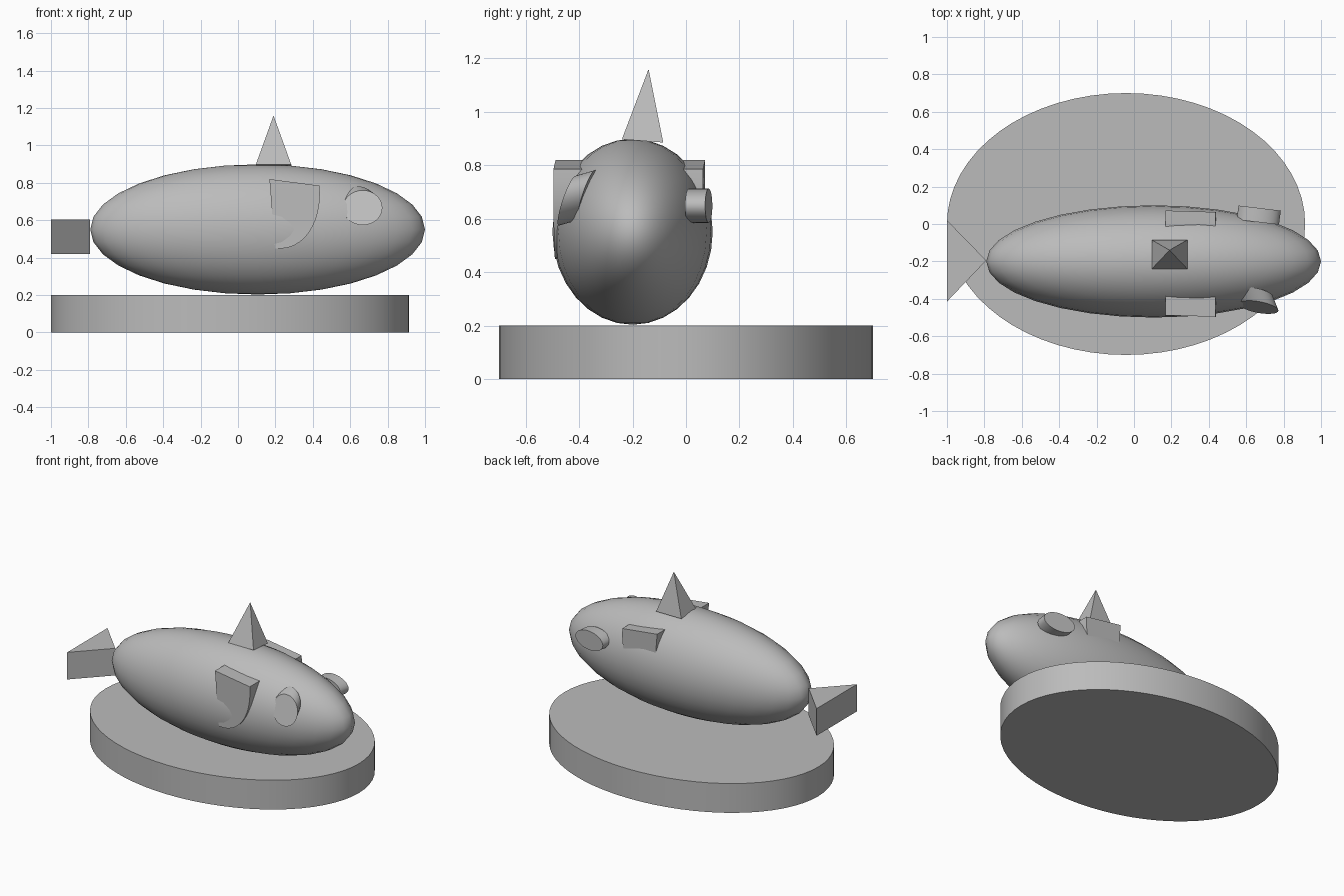
import bpy
import math
from mathutils import Vector

if "Cube" in bpy.data.objects:
    bpy.data.objects.remove(bpy.data.objects["Cube"])

grey = bpy.data.materials.new("neutral grey")
grey.diffuse_color = (0.5, 0.5, 0.5, 1)
grey.use_nodes = True
grey.node_tree.nodes["Principled BSDF"].inputs["Base Color"].default_value = grey.diffuse_color


def finish(obj, name, smooth=False):
    obj.name = name
    obj.data.materials.append(grey)
    if smooth:
        bpy.ops.object.select_all(action='DESELECT')
        obj.select_set(True)
        bpy.context.view_layer.objects.active = obj
        bpy.ops.object.shade_smooth_by_angle(angle=math.radians(35))
    return obj


def make_mesh(name, verts, faces, smooth=False):
    mesh = bpy.data.meshes.new(name)
    mesh.from_pydata([tuple(v) for v in verts], [], faces)
    obj = bpy.data.objects.new(name, mesh)
    bpy.context.collection.objects.link(obj)
    # consistent outward normals
    import bmesh
    bm = bmesh.new()
    bm.from_mesh(mesh)
    bmesh.ops.recalc_face_normals(bm, faces=bm.faces)
    bm.to_mesh(mesh)
    bm.free()
    return finish(obj, name, smooth)


def loft(name, ring_a, ring_b, smooth=False):
    """Closed solid between two rings with equal point counts."""
    n = len(ring_a)
    faces = [list(range(n)), list(range(n, 2 * n))]
    faces += [(i, (i + 1) % n, n + (i + 1) % n, n + i) for i in range(n)]
    return make_mesh(name, list(ring_a) + list(ring_b), faces, smooth)


def disc_eye(name, centre, rx, rz, slope_x, slope_z, inward):
    """Short oval cylinder whose face is tilted in x and z."""
    outer = []
    for i in range(32):
        a = math.tau * i / 32
        dx, dz = rx * math.cos(a), rz * math.sin(a)
        outer.append(Vector(centre) + Vector((dx, slope_x * dx + slope_z * dz, dz)))
    loft(name, outer, [p + Vector(inward) for p in outer], True)


def side_fin(name, y_out, y_in, skew):
    """Quarter-oval fin with a slightly sloping top edge."""
    profile = [(0.168, 0.82)]
    for i in range(13):
        a = math.pi / 2 * i / 12
        x = 0.168 + 0.268 * math.cos(a) + 0.03 * math.sin(a)
        z = 0.82 - 0.37 * math.sin(a) - 0.035 * math.cos(a)
        profile.append((x, z))
    rings = [[(x, y + skew * (x - 0.3), z) for x, z in profile]
             for y in (y_out, y_in)]
    loft(name, *rings, True)


# Oval base
bpy.ops.mesh.primitive_cylinder_add(vertices=64, radius=1, depth=0.2,
                                    location=(-0.0425, 0, 0.1))
base = bpy.context.object
base.scale = (0.9575, 0.7, 1)
finish(base, "base", True)

# Egg-shaped body
bpy.ops.mesh.primitive_uv_sphere_add(segments=32, ring_count=16, radius=1,
                                     location=(0.105, -0.2, 0.551))
body = bpy.context.object
body.scale = (0.895, 0.3, 0.348)
finish(body, "body", True)

# Wedge tail
tail = [(-0.79, -0.195), (-1, 0.02), (-1, -0.415)]
loft("tail", [(x, y, 0.42) for x, y in tail], [(x, y, 0.605) for x, y in tail])

# Pyramid top fin
make_mesh("top_fin",
          [(0.095, -0.24, 0.897), (0.285, -0.24, 0.897),
           (0.285, -0.085, 0.885), (0.095, -0.085, 0.885),
           (0.19, -0.14, 1.16)],
          [(0, 1, 2, 3), (0, 1, 4), (1, 2, 4), (2, 3, 4), (3, 0, 4)])

# Side fins
side_fin("front_side_fin", -0.492, -0.37, -0.03)
side_fin("back_side_fin", 0.068, -0.03, -0.03)

# Eyes
disc_eye("front_eye", (0.667, -0.445, 0.667), 0.105, 0.093, -0.17, 0.33,
         (-0.03, 0.075, 0.022))
disc_eye("back_eye", (0.672, 0.085, 0.648), 0.113, 0.064, -0.12, 0.0,
         (-0.01, -0.075, 0))
